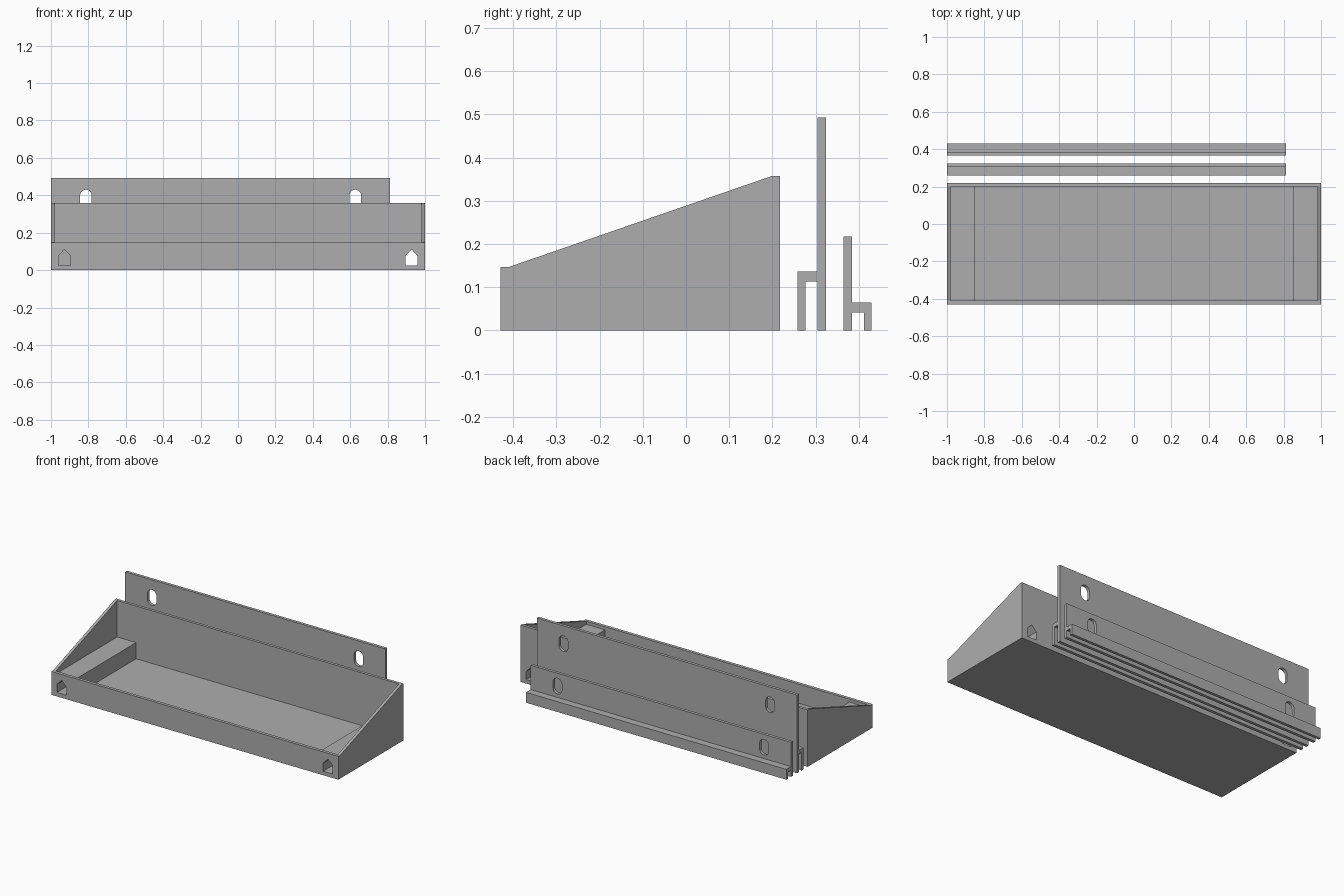
import bpy, bmesh, math
from mathutils import Vector

if "Cube" in bpy.data.objects:
    bpy.data.objects.remove(bpy.data.objects["Cube"])

grey = bpy.data.materials.new("plain grey")
grey.diffuse_color = (0.42, 0.42, 0.42, 1)
grey.use_nodes = True
grey.node_tree.nodes["Principled BSDF"].inputs["Base Color"].default_value = grey.diffuse_color


def prism(name, profile, axis, start, end):
    """Extrude a closed profile along x (profile in y, z) or y (profile in x, z)."""
    bm = bmesh.new()
    if axis == 'x':
        verts = [bm.verts.new((start, a, b)) for a, b in profile]
        shift = Vector((end - start, 0, 0))
    else:
        verts = [bm.verts.new((a, start, b)) for a, b in profile]
        shift = Vector((0, end - start, 0))
    face = bm.faces.new(verts)
    geo = bmesh.ops.extrude_face_region(bm, geom=[face])['geom']
    moved = [g for g in geo if isinstance(g, bmesh.types.BMVert)]
    bmesh.ops.translate(bm, vec=shift, verts=moved)
    bmesh.ops.recalc_face_normals(bm, faces=bm.faces)
    mesh = bpy.data.meshes.new(name)
    bm.to_mesh(mesh)
    bm.free()
    mesh.materials.append(grey)
    obj = bpy.data.objects.new(name, mesh)
    bpy.context.collection.objects.link(obj)
    return obj


def activate(obj):
    bpy.ops.object.select_all(action='DESELECT')
    bpy.context.view_layer.objects.active = obj
    obj.select_set(True)


def cut(obj, cutter):
    """Subtract the cutter from the object and discard it."""
    cutter.hide_render = True
    mod = obj.modifiers.new("cut", 'BOOLEAN')
    mod.operation = 'DIFFERENCE'
    mod.solver = 'EXACT'
    mod.object = cutter
    activate(obj)
    bpy.ops.object.modifier_apply(modifier=mod.name)
    bpy.data.objects.remove(cutter, do_unlink=True)


def slot(x, z_low, z_high, r=0.031, n=12):
    """Upright rounded slot outline."""
    top = [(x + r * math.cos(math.pi * i / n), z_high - r + r * math.sin(math.pi * i / n))
           for i in range(n + 1)]
    low = [(x - r * math.cos(math.pi * i / n), z_low + r - r * math.sin(math.pi * i / n))
           for i in range(n + 1)]
    return top + low


# Tray with sloping side walls
tray = prism("tray", [(-0.43, 0), (0.218, 0), (0.218, 0.358), (0.2, 0.358),
                      (-0.41, 0.147), (-0.43, 0.147)], 'x', -1, 1)

# Open cavity, leaving a raised block at each end
cut(tray, prism("cavity_cutter", [(-0.85, 0.026), (0.85, 0.026), (0.85, 0.128), (0.982, 0.128),
                                  (0.982, 0.6), (-0.982, 0.6), (-0.982, 0.128), (-0.85, 0.128)],
                'y', -0.41, 0.2))

# House-shaped tunnels running front to back through the end blocks
for side in (-1, 1):
    c = side * 0.928
    cut(tray, prism("tunnel_cutter", [(c - 0.033, 0.025), (c + 0.033, 0.025), (c + 0.033, 0.076),
                                      (c, 0.11), (c - 0.033, 0.076)], 'y', -0.6, 0.24))

# Tall hooked rail and short hooked rail, each with two screw slots
rails = [
    ("tall_hook_rail", [(0.258, 0), (0.277, 0), (0.277, 0.113), (0.305, 0.113), (0.305, 0),
                        (0.324, 0), (0.324, 0.493), (0.305, 0.493), (0.305, 0.137),
                        (0.258, 0.137)], 0.29, 0.35, 0.332, 0.43),
    ("short_hook_rail", [(0.365, 0), (0.384, 0), (0.384, 0.042), (0.412, 0.042), (0.412, 0),
                         (0.43, 0), (0.43, 0.065), (0.384, 0.065), (0.384, 0.218),
                         (0.365, 0.218)], 0.35, 0.4, 0.088, 0.186),
]
for name, profile, y0, y1, z0, z1 in rails:
    rail = prism(name, profile, 'x', -1, 0.813)
    for x in (-0.813, 0.627):
        cut(rail, prism("slot_cutter", slot(x, z0, z1), 'y', y0, y1))
    activate(rail)
    bpy.ops.object.shade_smooth_by_angle(angle=math.radians(30))
